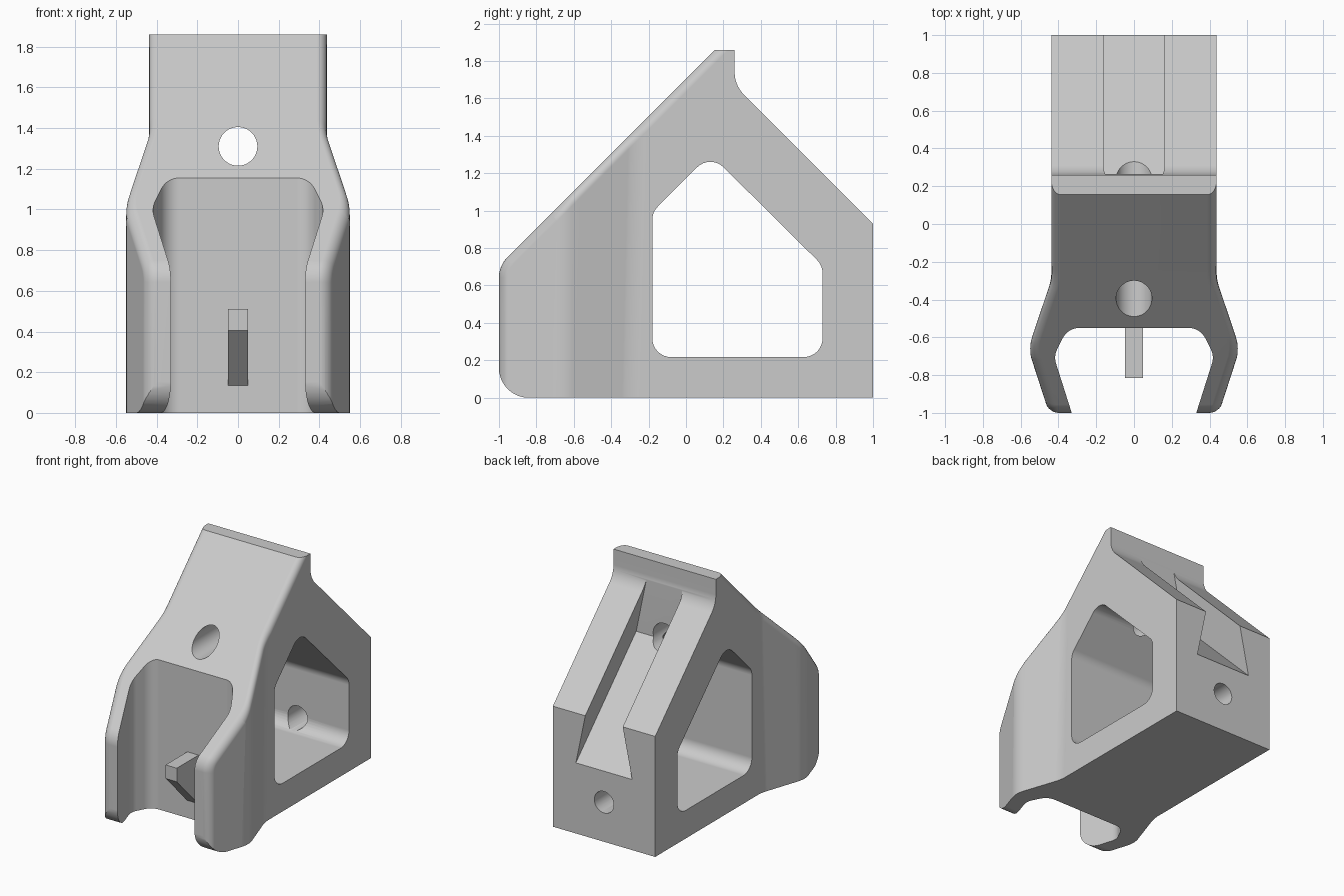
import bpy, bmesh, math
from mathutils import Vector

default = bpy.data.objects.get("Cube")
if default:
    bpy.data.objects.remove(default, do_unlink=True)

grey = bpy.data.materials.new("plain_grey")
grey.use_nodes = True
colour = (0.6, 0.6, 0.6, 1)
grey.diffuse_color = colour
grey.node_tree.nodes["Principled BSDF"].inputs["Base Color"].default_value = colour


def rounded(corners, steps=8):
    """Turn (a, b, radius) corners into a closed outline with arcs."""
    out = []
    for i, (a, b, r) in enumerate(corners):
        p = Vector((a, b))
        if r == 0:
            out.append(p)
            continue
        u = (Vector(corners[i - 1][:2]) - p).normalized()
        v = (Vector(corners[(i + 1) % len(corners)][:2]) - p).normalized()
        angle = u.angle(v)
        reach = r / math.tan(angle / 2)
        centre = p + (u + v).normalized() * r / math.sin(angle / 2)
        start, end = p + u * reach - centre, p + v * reach - centre
        turn = math.pi - angle
        for k in range(steps + 1):
            f = k / steps
            out.append(centre + (start * math.sin((1 - f) * turn)
                                 + end * math.sin(f * turn)) / math.sin(turn))
    return out


def mirrored(half):
    """Complete a right-hand half outline across x = 0."""
    return half + [(-a, b, r) for a, b, r in reversed(half)]


def volume(mesh):
    bm = bmesh.new()
    bm.from_mesh(mesh)
    result = abs(bm.calc_volume())
    bm.free()
    return result


def prism(name, outline, place, sweep):
    """Extrude a 2D outline, placed in space by a function, along a vector."""
    bm = bmesh.new()
    sweep = Vector(sweep)
    base = [Vector(place(a, b)) for a, b in outline]
    low = [bm.verts.new(p) for p in base]
    high = [bm.verts.new(p + sweep) for p in base]
    bm.faces.new(low[::-1])
    bm.faces.new(high)
    for i in range(len(low)):
        bm.faces.new((low[i - 1], low[i], high[i], high[i - 1]))
    bm.normal_update()
    if bm.calc_volume(signed=True) < 0:
        bmesh.ops.reverse_faces(bm, faces=bm.faces)
    mesh = bpy.data.meshes.new(name)
    bm.to_mesh(mesh)
    bm.free()
    obj = bpy.data.objects.new(name, mesh)
    bpy.context.collection.objects.link(obj)
    return obj


def plan(name, outline):
    return prism(name, outline, lambda a, b: (a, b, -0.2), (0, 0, 2.4))


def side(name, outline, half_width):
    return prism(name, outline, lambda a, b: (-half_width, a, b), (2 * half_width, 0, 0))


def bore(name, z, radius, y0, y1):
    ring = [(radius * math.cos(k * math.tau / 48), z + radius * math.sin(k * math.tau / 48))
            for k in range(48)]
    return prism(name, ring, lambda a, b: (a, y0, b), (0, y1 - y0, 0))


def combine(obj, tool, operation):
    """Bake a boolean, taking the first solver whose result is smaller and in bounds."""
    tool.hide_render = True
    before = volume(obj.data)
    for solver in ('EXACT', 'MANIFOLD', 'FLOAT'):
        mod = obj.modifiers.new("cut", 'BOOLEAN')
        mod.object, mod.operation, mod.solver = tool, operation, solver
        graph = bpy.context.evaluated_depsgraph_get()
        mesh = bpy.data.meshes.new_from_object(obj.evaluated_get(graph))
        obj.modifiers.clear()
        inside = all(abs(v.co.y) < 1.001 and -0.001 < v.co.z < 1.861 for v in mesh.vertices)
        if inside and 0 < volume(mesh) < before:
            obj.data = mesh
            break
    tool.hide_viewport = True


# Body: side profile limited by the flared plan outline
body = side("bracket_body", rounded([
    (-1, 0, 0), (1, 0, 0), (1, 0.93, 0), (0.26, 1.67, 0.17),
    (0.26, 1.86, 0), (0.155, 1.86, 0), (-1, 0.705, 0.15)]), 0.8)
combine(body, plan("flared_outline", rounded(mirrored([
    (0.437, 1.2, 0), (0.437, -0.295, 0.3), (0.56, -0.66, 0.2), (0.385, -1.2, 0)]))), 'INTERSECT')

# Soft outer edges along the front and the sloping face
bm = bmesh.new()
bm.from_mesh(body.data)
bmesh.ops.remove_doubles(bm, verts=bm.verts, dist=0.0001)
bm.normal_update()


def is_front(face):
    return face.normal.y < -0.5 and abs(face.normal.x) < 0.02


def is_side(face):
    return abs(face.normal.x) > 0.8


edges = [e for e in bm.edges if len(e.link_faces) == 2
         and any(map(is_front, e.link_faces)) and any(map(is_side, e.link_faces))]
bmesh.ops.bevel(bm, geom=edges, offset=0.05, offset_type='OFFSET', segments=6,
                profile=0.5, affect='EDGES', clamp_overlap=False)
bm.to_mesh(body.data)
bm.free()

# Rounded toe at the bottom front
toe = [(-0.8405 + 0.16 * math.cos(a), 0.1595 + 0.16 * math.sin(a))
       for a in (math.pi * (1 + k / 20) for k in range(11))]
toe += [(-0.8405, -0.1), (-1.1, -0.1), (-1.1, 0.1595)]

# Groove with undercut sides, following the rear slope
groove = [(-0.24, 1.28), (0.24, 1.28), (0.135, 1.785), (-0.135, 1.785)]

cutters = [
    side("toe_cutter", toe, 0.9),
    plan("fork_slot", rounded(mirrored([
        (0.35, -0.55, 0.1), (0.425, -0.70, 0.1), (0.298, -1.1, 0)]))),
    side("side_window", rounded([
        (-0.18, 0.217, 0.1), (0.73, 0.217, 0.1), (0.73, 0.707, 0.1),
        (0.13, 1.302, 0.1), (-0.18, 0.992, 0.1)]), 0.9),
    prism("rear_groove", groove, lambda a, b: (a, 0.265, b), (0, 1, -1)),
    bore("upper_hole", 1.31, 0.095, -0.9, 0.4),
    bore("rear_hole", 0.305, 0.083, 0.5, 1.2),
]
for cutter in cutters:
    combine(body, cutter, 'DIFFERENCE')

# Catch inside the fork
catch = side("fork_catch", [(-0.53, 0.135), (-0.55, 0.135), (-0.815, 0.405),
                            (-0.815, 0.51), (-0.53, 0.51)], 0.048)

# Material and shading
for obj in (body, catch):
    obj.data.materials.clear()
    obj.data.materials.append(grey)
bpy.ops.object.select_all(action='DESELECT')
body.select_set(True)
bpy.context.view_layer.objects.active = body
bpy.ops.object.shade_smooth_by_angle(angle=math.radians(30))
weighted = body.modifiers.new("even_normals", 'WEIGHTED_NORMAL')
weighted.keep_sharp = True
